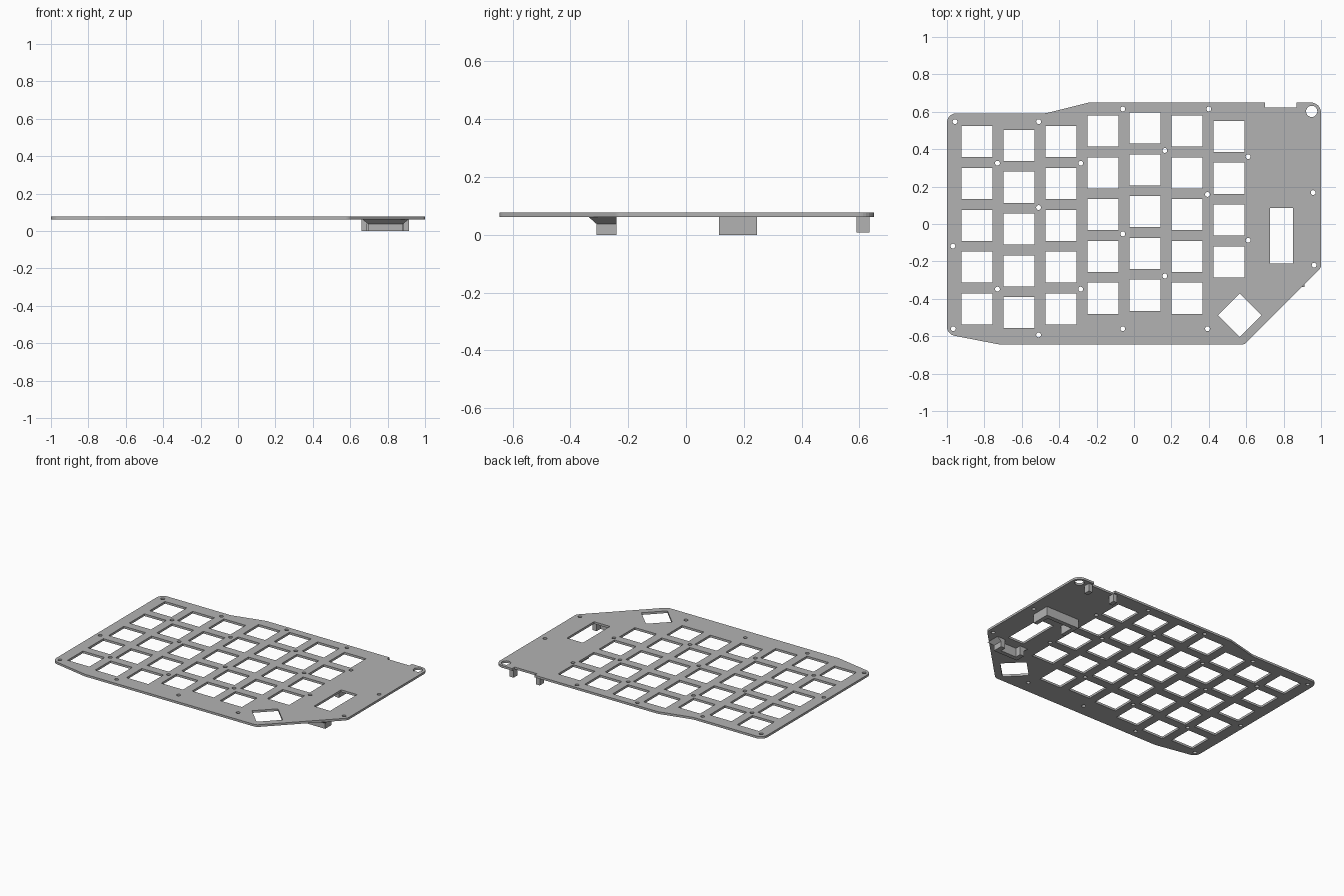
import bpy, bmesh
from math import cos, sin, pi, tan
from mathutils import Vector

cube = bpy.data.objects.get("Cube")
if cube:
    bpy.data.objects.remove(cube, do_unlink=True)

BOTTOM, TOP = 0.062, 0.077

grey = bpy.data.materials.new("plate grey")
grey.use_nodes = True
grey.diffuse_color = (0.45, 0.45, 0.45, 1)
grey.node_tree.nodes["Principled BSDF"].inputs["Base Color"].default_value = (0.45, 0.45, 0.45, 1)


def add_object(name, mesh):
    mesh.materials.clear()
    mesh.materials.append(grey)
    obj = bpy.data.objects.new(name, mesh)
    bpy.context.collection.objects.link(obj)
    return obj


def rounded(corners, steps=8):
    """Outline from (x, y, radius) corners, each replaced by an arc."""
    out = []
    for i, (x, y, r) in enumerate(corners):
        p = Vector((x, y))
        if r == 0:
            out.append(p)
            continue
        a = (Vector(corners[i - 1][:2]) - p).normalized()
        b = (Vector(corners[(i + 1) % len(corners)][:2]) - p).normalized()
        half = a.angle(b) / 2
        centre = p + (a + b).normalized() * (r / sin(half))
        start = p + a * (r / tan(half)) - centre
        end = p + b * (r / tan(half)) - centre
        for k in range(steps + 1):
            t = k / steps
            out.append(centre + start.lerp(end, t).normalized() * r)
    return out


def rectangle(x, y, w, h):
    return [(x + sx * w / 2, y + sy * h / 2) for sx, sy in ((-1, -1), (1, -1), (1, 1), (-1, 1))]


def ring(x, y, r, n, turn=0):
    return [(x + r * cos(2 * pi * k / n + turn), y + r * sin(2 * pi * k / n + turn)) for k in range(n)]


def loft(name, low, high, z0, z1):
    """Solid between two outlines with equal point counts."""
    bm = bmesh.new()
    a = [bm.verts.new((x, y, z0)) for x, y in low]
    b = [bm.verts.new((x, y, z1)) for x, y in high]
    bm.faces.new(a[::-1])
    bm.faces.new(b)
    for i in range(len(a)):
        j = (i + 1) % len(a)
        bm.faces.new((a[i], a[j], b[j], b[i]))
    bmesh.ops.recalc_face_normals(bm, faces=bm.faces)
    mesh = bpy.data.meshes.new(name)
    bm.to_mesh(mesh)
    bm.free()
    return add_object(name, mesh)


# Plate outline, with the connector notch in the back edge
loops = [rounded([
    (-1, -0.59, 0.05), (-0.715, -0.645, 0.05), (0.59, -0.645, 0.04), (1, -0.235, 0.04),
    (1, 0.65, 0.055), (0.87, 0.65, 0), (0.87, 0.623, 0), (0.70, 0.623, 0), (0.70, 0.65, 0),
    (-0.24, 0.65, 0.08), (-0.47, 0.592, 0.08), (-1, 0.592, 0.05)])]

# Key openings in staggered columns
KEY, PITCH = 0.166, 0.2235
for col, (top, rows) in enumerate([(0.44, 5), (0.42, 5), (0.44, 5), (0.497, 5),
                                   (0.513, 5), (0.497, 5), (0.468, 4)]):
    for row in range(rows):
        loops.append(rectangle(-0.84 + 0.2245 * col, top - PITCH * row, KEY, KEY))

# Turned opening, window and cable hole
loops.append(ring(0.565, -0.488, 0.117, 4))
loops.append(rectangle(0.788, -0.063, 0.122, 0.295))
loops.append(ring(0.95, 0.602, 0.03, 24))

# Screw holes
for x, y in [(-0.957, 0.547), (-0.51, 0.547), (-0.73, 0.325), (-0.285, 0.325), (-0.06, 0.615),
             (0.4, 0.615), (0.165, 0.393), (0.61, 0.36), (0.393, 0.158), (0.958, 0.168),
             (-0.51, 0.088), (-0.06, -0.053), (-0.968, -0.118), (0.61, -0.087), (0.963, -0.22),
             (-0.73, -0.348), (-0.285, -0.348), (0.165, -0.278), (-0.966, -0.56),
             (-0.51, -0.593), (-0.06, -0.56), (0.393, -0.56)]:
    loops.append(ring(x, y, 0.013, 16))

curve = bpy.data.curves.new("plate_outline", "CURVE")
curve.dimensions = "2D"
curve.fill_mode = "BOTH"
curve.extrude = (TOP - BOTTOM) / 2
for loop in loops:
    spline = curve.splines.new("POLY")
    spline.points.add(len(loop) - 1)
    for point, (x, y) in zip(spline.points, loop):
        point.co = (x, y, 0, 1)
    spline.use_cyclic_u = True
outline = bpy.data.objects.new("plate_outline", curve)
bpy.context.collection.objects.link(outline)
bpy.context.view_layer.update()
mesh = bpy.data.meshes.new_from_object(outline.evaluated_get(bpy.context.evaluated_depsgraph_get()))
bpy.data.objects.remove(outline, do_unlink=True)

bm = bmesh.new()
bm.from_mesh(mesh)
bmesh.ops.remove_doubles(bm, verts=bm.verts, dist=0.0001)
bmesh.ops.translate(bm, verts=bm.verts, vec=(0, 0, (TOP + BOTTOM) / 2))
bmesh.ops.recalc_face_normals(bm, faces=bm.faces)
for face in bm.faces:
    face.smooth = False
bm.to_mesh(mesh)
bm.free()
add_object("key_plate", mesh)


def bracket(x0, x1, wall, tip, inner_x, inner_wall):
    """U outline: a cross wall with an arm at each end."""
    a, b = inner_x
    return [(x0, wall), (x1, wall), (x1, tip), (b, tip), (b, inner_wall),
            (a, inner_wall), (a, tip), (x0, tip)]


# Brackets under the window, the front one flared where it meets the plate
front = bracket(0.695, 0.882, -0.31, -0.24, (0.727, 0.849), -0.28)
flare = bracket(0.665, 0.912, -0.337, -0.24, (0.727, 0.849), -0.28)
back = bracket(0.66, 0.915, 0.245, 0.115, (0.69, 0.885), 0.215)
loft("front_bracket", front, front, 0, 0.038)
loft("front_bracket_flare", front, flare, 0.038, BOTTOM)
loft("back_bracket", back, back, 0, BOTTOM)

# Tabs beside the connector notch
for side, x in (("right", 0.685), ("left", 0.885)):
    tab = rectangle(x, 0.612, 0.03, 0.045)
    loft(side + "_notch_tab", tab, tab, 0.008, BOTTOM)
